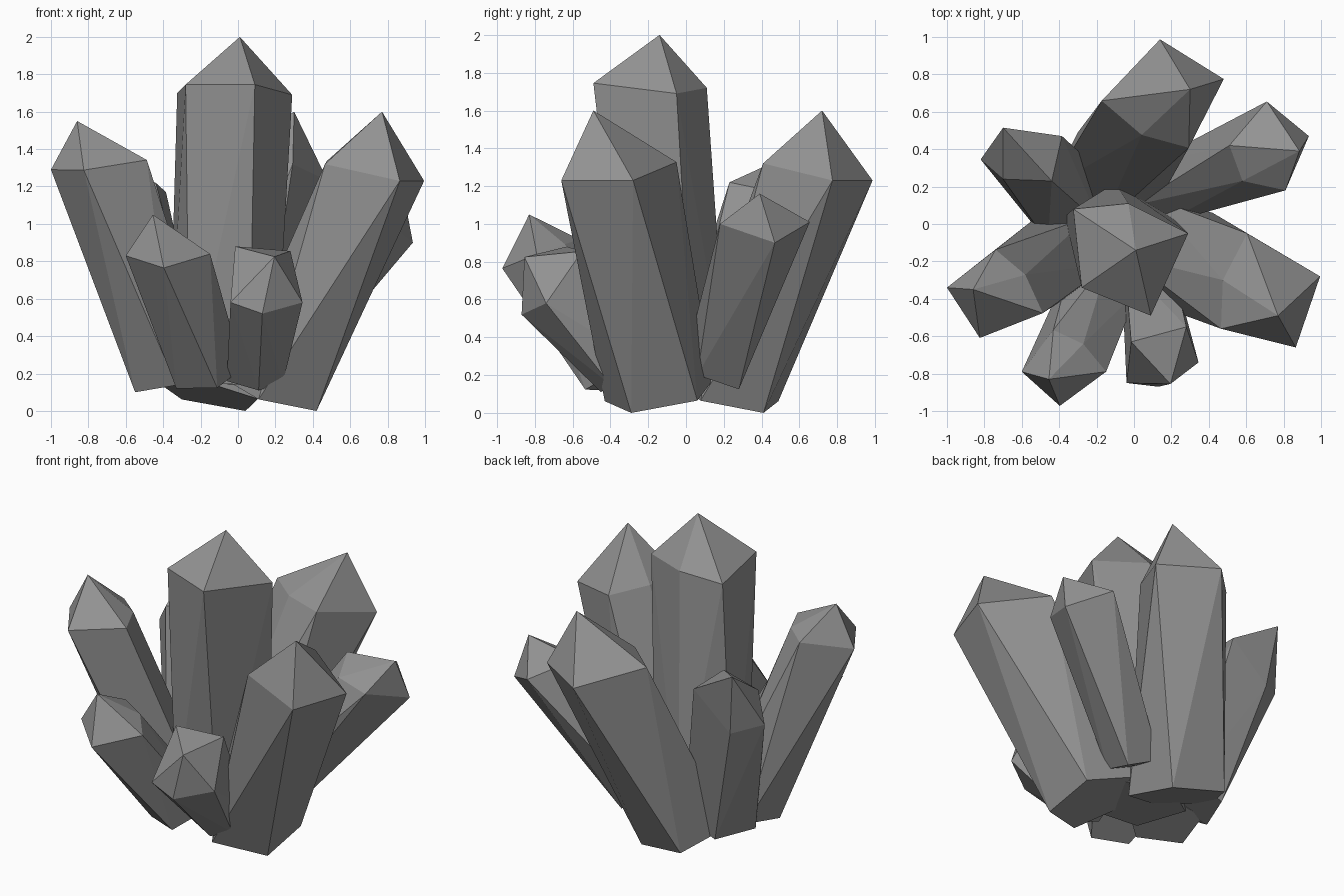
import bpy, bmesh
from math import radians
from mathutils import Vector, Matrix

if "Cube" in bpy.data.objects:
    bpy.data.objects.remove(bpy.data.objects["Cube"])

# one dark grey stone colour
stone = bpy.data.materials.new("crystal grey")
stone.diffuse_color = (0.29, 0.29, 0.29, 1)
stone.use_nodes = True
stone.node_tree.nodes["Principled BSDF"].inputs["Base Color"].default_value = stone.diffuse_color

# shared irregular five-sided outlines, measured from their first corner
SHOULDER = [(0, 0), (.13, .38), (-.26, .61), (-.39, .36), (-.40, .10)]
FOOT = [(0, 0), (0, .35), (-.32, .43), (-.47, .12), (-.31, -.14)]


def crystal_mesh(name, tip, shoulder, foot):
    """Faceted convex crystal from its tip, shoulder ring and foot ring."""
    bm = bmesh.new()
    for p in [tip, *shoulder, *foot]:
        bm.verts.new(p)
    bmesh.ops.convex_hull(bm, input=bm.verts[:])
    loose = [v for v in bm.verts if not v.link_faces]
    bmesh.ops.delete(bm, geom=loose, context='VERTS')
    bmesh.ops.recalc_face_normals(bm, faces=bm.faces[:])
    me = bpy.data.meshes.new(name)
    bm.to_mesh(me)
    bm.free()
    me.materials.append(stone)
    ob = bpy.data.objects.new(name, me)
    bpy.context.collection.objects.link(ob)


def ring(profile, corner, spin, size, slope):
    """Turn, scale and tilt an outline so that it starts at the given corner."""
    rot = Matrix.Rotation(radians(spin), 2)
    pts = []
    for p in profile:
        d = rot @ Vector(p) * size
        pts.append(Vector(corner) + Vector((d.x, d.y, d.dot(slope))))
    return pts


def crystal(name, tip, corner, foot_corner, spin, size, slope):
    slope = Vector(slope)
    axis = Vector(corner) - Vector(foot_corner)
    foot_slope = (slope - axis.xy / axis.z) / 2
    crystal_mesh(name, tip, ring(SHOULDER, corner, spin, size, slope),
                 ring(FOOT, foot_corner, spin, size, foot_slope))


# leaning crystals around the cluster
crystal("right_crystal", (.77, -.49, 1.6), (.865, -.66, 1.23), (.42, -.29, .0), 0, 1, (-.207, .071))
crystal("back_crystal", (.30, .72, 1.6), (.48, .775, 1.23), (.04, .41, .0), 77, 1, (-.116, -.186))
crystal("left_crystal", (-.86, -.35, 1.55), (-1, -.34, 1.29), (-.55, -.2, .1), -128, .8, (.125, .09))
crystal("front_left_crystal", (-.455, -.83, 1.05), (-.6, -.79, .83), (-.33, -.44, .12), -113, .68, (.02, .38))

# tall upright crystal in the middle
crystal_mesh("central_crystal", (.01, -.14, 2.0),
             [(-.28, -.34, 1.745), (.09, -.49, 1.745), (.29, -.05, 1.69), (-.03, .11, 1.72), (-.325, .08, 1.70)],
             [(-.26, -.28, .15), (.06, -.30, .14), (.2, .04, .15), (-.1, .22, .15), (-.37, .04, .15)])

# short, strongly leaning crystals
crystal_mesh("front_crystal", (.195, -.855, .825),
             [(.28, -.55, .855), (-.015, -.63, .88), (-.04, -.85, .58), (.13, -.87, .52), (.345, -.74, .58)],
             [(.2, -.2, .25), (-.05, -.2, .27), (-.06, -.4, .16), (.11, -.45, .11), (.24, -.4, .15)])
crystal_mesh("back_right_crystal", (.885, .39, 1.16),
             [(.935, .47, .9), (.71, .655, 1.01), (.51, .42, 1.11), (.58, .23, 1.03), (.81, .18, 1.0)],
             [(.28, .28, .125), (.07, .32, .22), (0, .1, .3), (.15, 0, .3), (.26, .06, .2)])
crystal_mesh("back_left_crystal", (-.70, .515, 1.35),
             [(-.44, .23, 1.22), (-.385, .47, 1.17), (-.65, .465, .94), (-.82, .345, 1.0), (-.70, .24, 1.16)],
             [(-.18, 0, .25), (-.2, .3, .2), (-.43, .31, .12), (-.54, .04, .12), (-.46, -.1, .2)])
